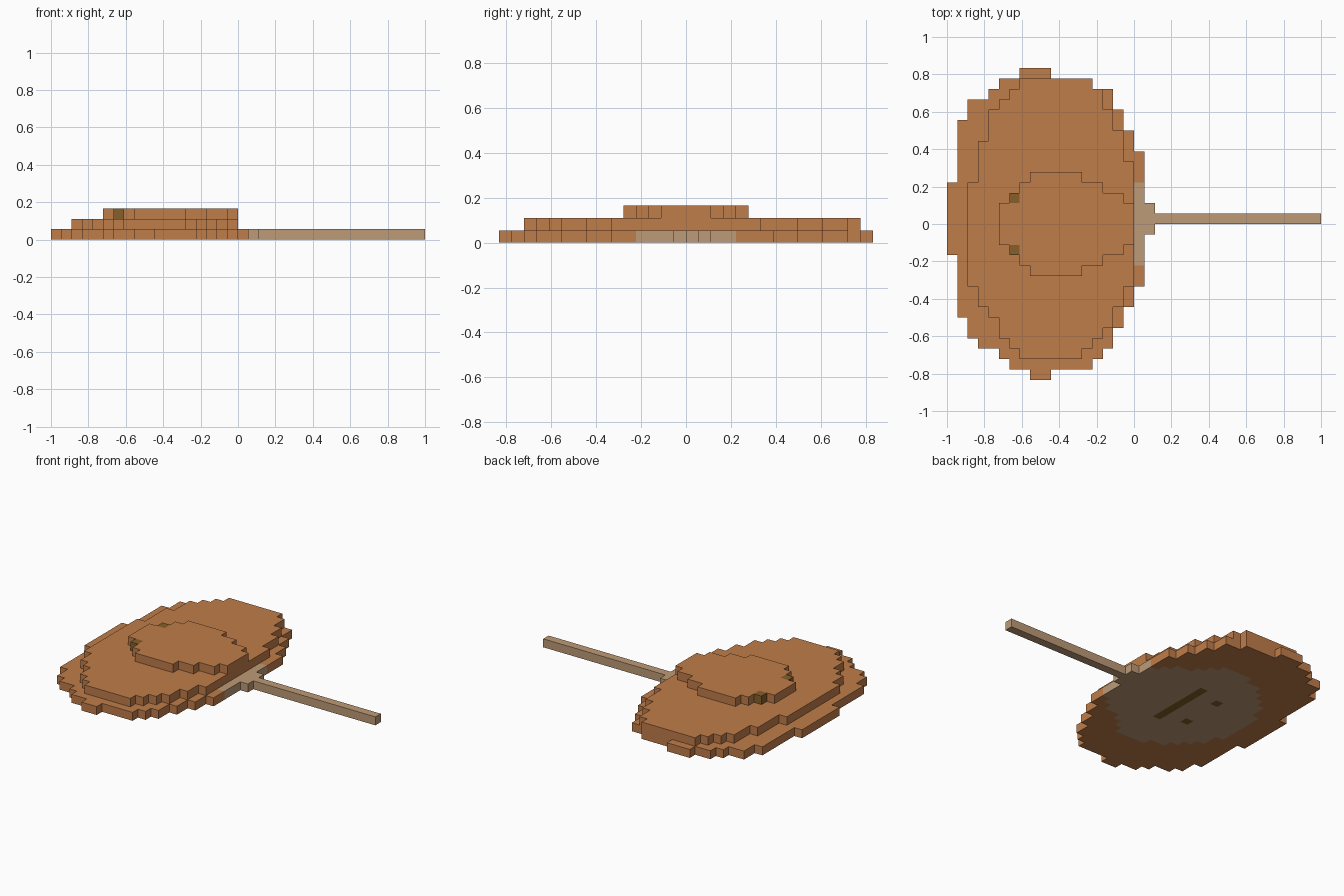
import bpy, bmesh, math

if "Cube" in bpy.data.objects:
    bpy.data.objects.remove(bpy.data.objects["Cube"], do_unlink=True)

U = 1 / 18  # size of one block


def material(name, rgb):
    m = bpy.data.materials.new(name)
    m.use_nodes = True
    m.diffuse_color = (*rgb, 1)
    m.node_tree.nodes["Principled BSDF"].inputs["Base Color"].default_value = (*rgb, 1)
    return m


ORANGE, BEIGE, BROWN = 0, 1, 2
MATERIALS = [material("orange_skin", (0.527, 0.205, 0.067)),
             material("beige_belly", (0.509, 0.328, 0.184)),
             material("dark_brown", (0.238, 0.112, 0.022))]


def slab(name, first, spans, level, paint):
    """One block-high layer; spans gives the y range of each x column."""
    bm = bmesh.new()
    corners = {}

    def corner(i, j):
        if (i, j) not in corners:
            corners[i, j] = bm.verts.new((i, j, level))
        return corners[i, j]

    for i, (lo, hi) in enumerate(spans, first):
        for j in range(lo, hi):
            bm.faces.new([corner(i, j), corner(i + 1, j),
                          corner(i + 1, j + 1), corner(i, j + 1)])
    top = bmesh.ops.extrude_face_region(bm, geom=bm.faces[:])["geom"]
    bmesh.ops.translate(bm, vec=(0, 0, 1),
                        verts=[g for g in top if isinstance(g, bmesh.types.BMVert)])
    bmesh.ops.recalc_face_normals(bm, faces=bm.faces[:])
    # Upper layers need no hidden underside
    if level > 0:
        hidden = [f for f in bm.faces if f.normal.z < -0.5]
        bmesh.ops.delete(bm, geom=hidden, context="FACES")
    # Colour each face by the block it belongs to
    for f in bm.faces:
        p = f.calc_center_median() - f.normal * 0.5
        f.material_index = paint(math.floor(p.x), math.floor(p.y))
    # Merge flat areas of one colour
    bmesh.ops.dissolve_limit(bm, angle_limit=0.01, verts=bm.verts[:],
                             edges=bm.edges[:], delimit={"MATERIAL"})
    bmesh.ops.scale(bm, vec=(U, U, U), verts=bm.verts[:])
    bmesh.ops.translate(bm, vec=(-1, 0, 0), verts=bm.verts[:])
    mesh = bpy.data.meshes.new(name)
    bm.to_mesh(mesh)
    bm.free()
    for m in MATERIALS:
        mesh.materials.append(m)
    ob = bpy.data.objects.new(name, mesh)
    bpy.context.collection.objects.link(ob)
    return ob


# Half widths of the pale belly patch, starting at column 3
BELLY = [3, 5, 6, 7, 8, 8, 9, 9, 9, 9, 8, 7, 6, 6, 5, 4]


def paint_underside(i, j):
    if i == 11 and -4 <= j < 4:            # mouth
        return BROWN
    if i == 8 and j in (2, -3):            # nostrils
        return BROWN
    if 3 <= i <= 18 and -BELLY[i - 3] <= j < BELLY[i - 3]:
        return BEIGE
    return ORANGE


def paint_head(i, j):
    return BROWN if i == 6 and j in (2, -3) else ORANGE  # eyes


# Wide bottom layer with belly, mouth and nostrils
slab("fin_disc", 0,
     [(-3, 4), (-9, 10), (-11, 12), (-12, 12), (-12, 13), (-13, 14), (-14, 14),
      (-14, 15), (-15, 15), (-15, 15)] + [(-14, 14)] * 4
     + [(-13, 13), (-12, 13), (-10, 11), (-8, 9), (-6, 7)],
     0, paint_underside)

# Middle layer
slab("back", 2,
     [(-6, 4), (-8, 8), (-9, 11), (-11, 12), (-12, 13)] + [(-13, 14)] * 6
     + [(-12, 14), (-11, 13), (-10, 11), (-8, 9), (-6, 6)],
     1, lambda i, j: ORANGE)

# Raised hump with the eyes
hump = [2, 3, 4, 5, 5, 5, 5, 5, 4, 4, 3, 3, 2]
slab("hump_with_eyes", 5, [(-w, w) for w in hump], 2, paint_head)

# Thin tail with a wider root
slab("tail", 19, [(-1, 2)] + [(0, 1)] * 16, 0, lambda i, j: BEIGE)
